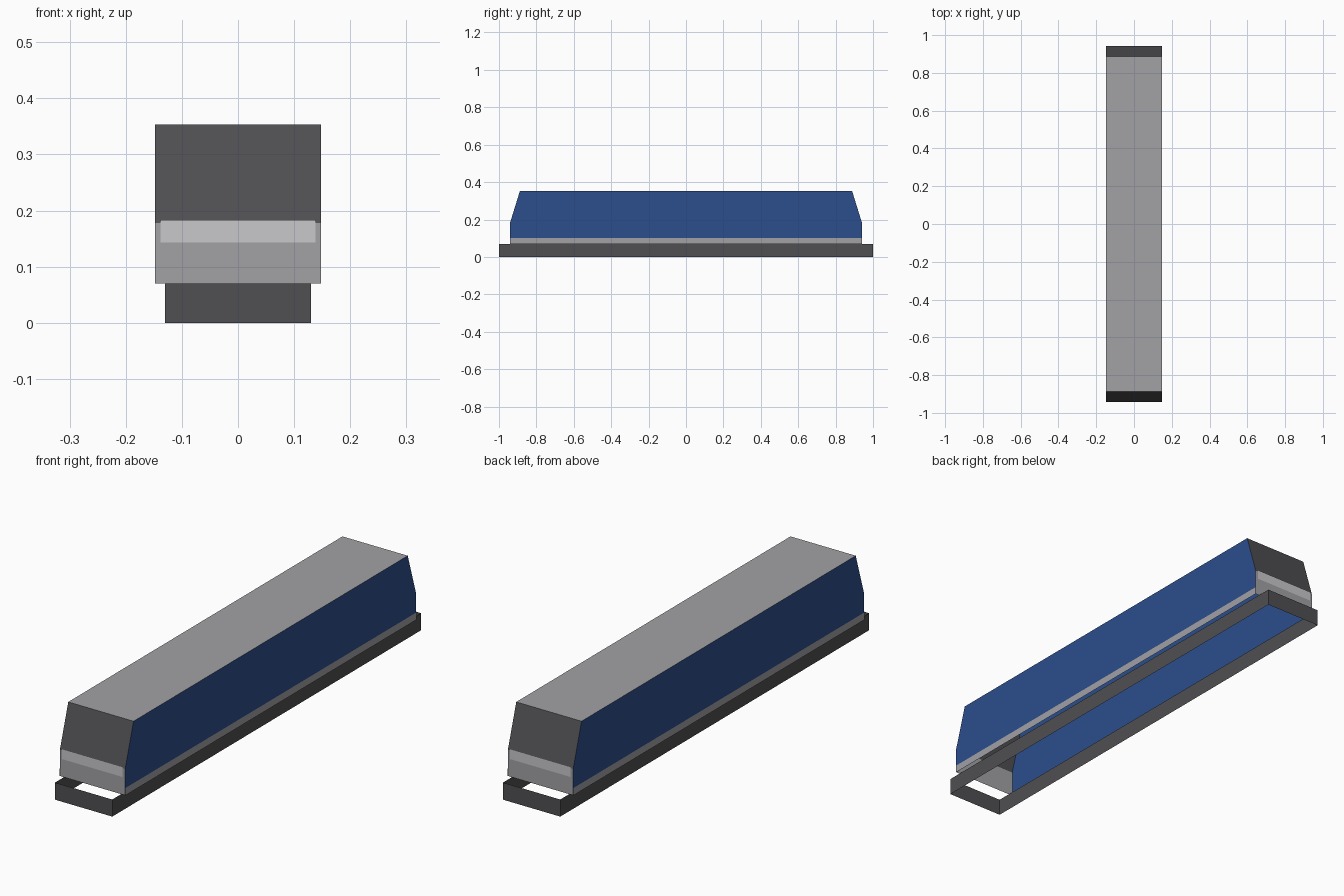
import bpy, bmesh

if "Cube" in bpy.data.objects:
    bpy.data.objects.remove(bpy.data.objects["Cube"])


def material(name, rgb):
    m = bpy.data.materials.new(name)
    m.use_nodes = True
    m.diffuse_color = (*rgb, 1)
    m.node_tree.nodes["Principled BSDF"].inputs["Base Color"].default_value = (*rgb, 1)
    return m


GREY = material("body grey", (0.36, 0.36, 0.38))
BLUE = material("side blue", (0.025, 0.076, 0.262))
DARK = material("dark grey", (0.08, 0.078, 0.085))
LIGHT = material("light grey", (0.58, 0.58, 0.6))


def finish(name, bm, *mats):
    mesh = bpy.data.meshes.new(name)
    bm.to_mesh(mesh)
    bm.free()
    for m in mats:
        mesh.materials.append(m)
    obj = bpy.data.objects.new(name, mesh)
    bpy.context.collection.objects.link(obj)
    return obj


def plate(name, corners, mat):
    bm = bmesh.new()
    face = bm.faces.new([bm.verts.new(c) for c in corners])
    face.normal_update()
    # Turn the plate to face away from the middle of the model
    c = face.calc_center_median()
    if face.normal.x * c.x + face.normal.y * c.y < 0:
        face.normal_flip()
    return finish(name, bm, mat)


W, L, FLOOR = 0.148, 0.942, 0.07

# Body shell: side profile pulled across the width, open underneath
half = [(L, FLOOR), (L, 0.178), (0.888, 0.353)]
profile = [(-y, z) for y, z in half] + half[::-1]
bm = bmesh.new()
right = [bm.verts.new((-W, y, z)) for y, z in profile]
left = [bm.verts.new((W, y, z)) for y, z in profile]
bm.faces.new(right)
bm.faces.new(left[::-1])
for i in range(len(profile) - 1):
    bm.faces.new((right[i], left[i], left[i + 1], right[i + 1]))
bmesh.ops.recalc_face_normals(bm, faces=bm.faces)
for f in bm.faces:
    n = f.normal
    if abs(n.x) > 0.9:
        f.material_index = 1      # blue sides
    elif abs(n.y) > 0.5 and abs(n.z) > 0.1:
        f.material_index = 2      # dark windscreens
finish("body", bm, GREY, BLUE, DARK)

# Sill strips along the sides
for side, s in (("right", -1), ("left", 1)):
    x = s * (W + 0.001)
    plate(side + "_sill", [(x, -L, FLOOR), (x, L, FLOOR), (x, L, 0.1), (x, -L, 0.1)], GREY)

# Light bands across the two ends
for end, s in (("front", -1), ("back", 1)):
    y = s * (L + 0.002)
    plate(end + "_band", [(-0.138, y, 0.143), (0.138, y, 0.143),
                          (0.138, y, 0.183), (-0.138, y, 0.183)], LIGHT)

# Underframe: an open ring of thin skirts
bm = bmesh.new()
outline = [(-0.13, -1), (0.13, -1), (0.13, 1), (-0.13, 1)]
low = [bm.verts.new((x, y, 0)) for x, y in outline]
high = [bm.verts.new((x, y, FLOOR)) for x, y in outline]
for i in range(4):
    j = (i + 1) % 4
    bm.faces.new((low[i], low[j], high[j], high[i]))
finish("underframe", bm, DARK)
